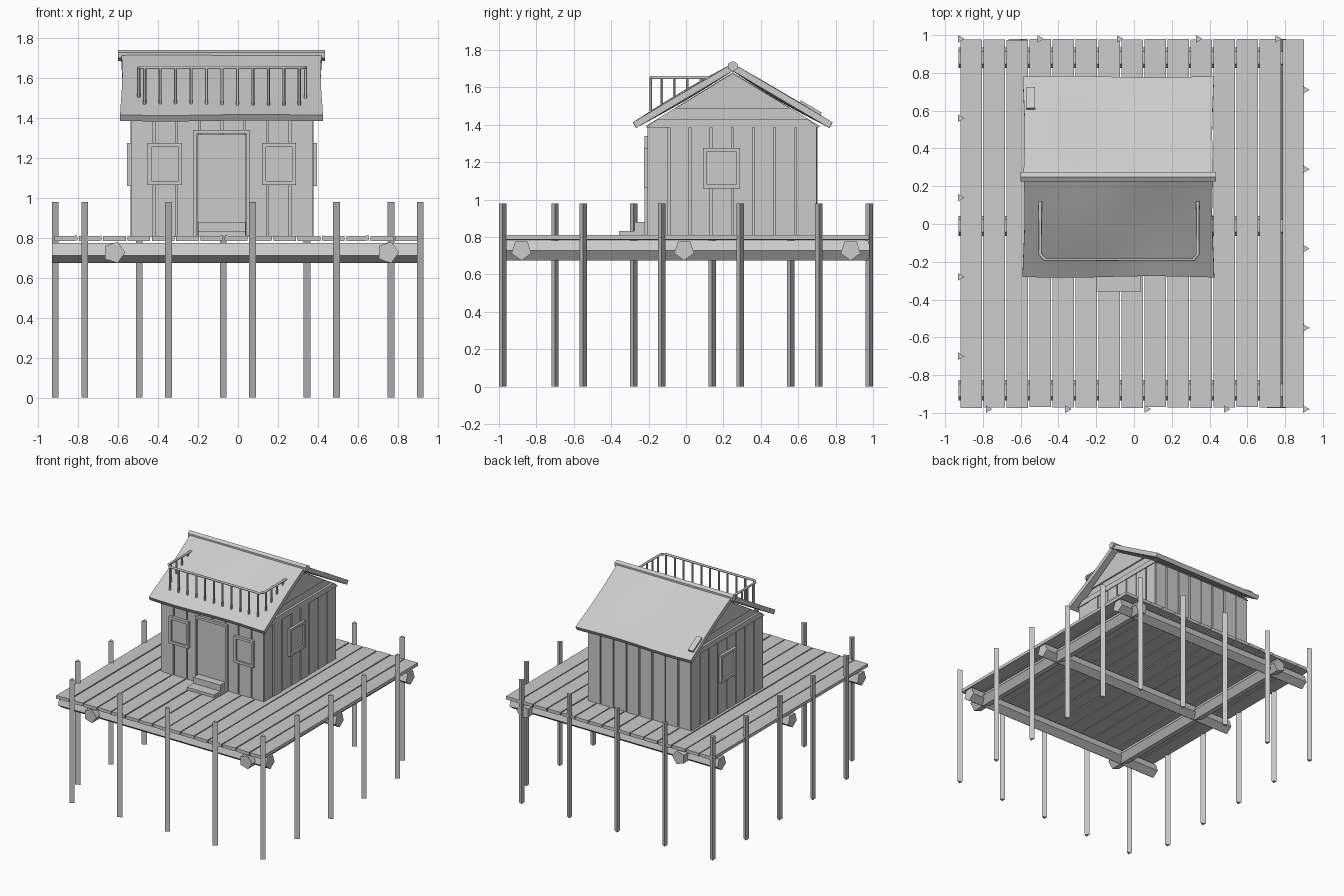
import bpy, bmesh, math, random
from mathutils import Vector, Matrix

if "Cube" in bpy.data.objects:
    bpy.data.objects.remove(bpy.data.objects["Cube"])

random.seed(4)


def make(name, bm):
    bmesh.ops.recalc_face_normals(bm, faces=bm.faces[:])
    me = bpy.data.meshes.new(name)
    bm.to_mesh(me)
    bm.free()
    ob = bpy.data.objects.new(name, me)
    bpy.context.collection.objects.link(ob)
    return ob


def add_box(bm, lo, hi, tilt=0.0):
    lo, hi = Vector(lo), Vector(hi)
    c, s = (lo + hi) / 2, hi - lo
    m = Matrix.Translation(c) @ Matrix.Rotation(tilt, 4, 'Y') @ Matrix.Diagonal((*s, 1))
    bmesh.ops.create_cube(bm, size=1, matrix=m)


def box(name, lo, hi):
    bm = bmesh.new()
    add_box(bm, lo, hi)
    return make(name, bm)


def add_rod(bm, a, b, r, sides, ref):
    """Prism from a to b; the first corner points along ref."""
    a, b = Vector(a), Vector(b)
    w = (b - a).normalized()
    u = Vector(ref)
    v = w.cross(u)
    ring = [u * r * math.cos(t) + v * r * math.sin(t)
            for t in (2 * math.pi * i / sides for i in range(sides))]
    p = [bm.verts.new(a + q) for q in ring]
    q = [bm.verts.new(b + k) for k in ring]
    bm.faces.new(p[::-1])
    bm.faces.new(q)
    for i in range(sides):
        j = (i + 1) % sides
        bm.faces.new((p[i], p[j], q[j], q[i]))


def gable(name, x0, x1, pts):
    bm = bmesh.new()
    f = bm.faces.new([bm.verts.new((x0, y, z)) for y, z in pts])
    g = bmesh.ops.extrude_face_region(bm, geom=[f], use_keep_orig=True)['geom']
    bmesh.ops.translate(bm, vec=(x1 - x0, 0, 0),
                        verts=[e for e in g if isinstance(e, bmesh.types.BMVert)])
    return make(name, bm)


# Deck planks
bm = bmesh.new()
pitch = 1.825 / 15
for i in range(15):
    x = -0.922 + i * pitch
    j = random.uniform(-0.003, 0.003)
    add_box(bm, (x + 0.004, -0.972 + j, 0.785), (x + pitch - 0.004, 0.978 + j, 0.81),
            random.uniform(-0.02, 0.02))
make("deck_planks", bm)

# Five-sided logs below the deck
bm = bmesh.new()
for y in (-0.88, -0.01, 0.88):
    add_rod(bm, (-0.93, y, 0.73), (0.90, y, 0.73), 0.056, 5, (0, 0, -1))
for x in (-0.62, 0.75):
    add_rod(bm, (x, -0.975, 0.727), (x, 0.98, 0.727), 0.056, 5, (1, 0, 0))
make("deck_logs", bm)

# Three-sided stilts around the edge
bm = bmesh.new()
for i in range(5):
    d = 0.42 * i
    for x, y in ((-0.92 + d, 0.98), (0.907, 0.71 - d), (0.907 - d, -0.98), (-0.92, 0.56 - d)):
        if i == 4 and x > 0.9 or i == 4 and x == -0.92:
            continue
        add_rod(bm, (x, y, 0), (x, y, 0.98), 0.0225, 3, (1, 0, 0))
make("stilts", bm)

# House core and wall planks
X0, X1, Y0, Y1, ZB, ZT = -0.535, 0.375, -0.205, 0.70, 0.805, 1.40
box("house_core", (X0 + 0.016, Y0 + 0.016, ZB), (X1 - 0.016, Y1 - 0.016, ZT))
bm = bmesh.new()
n, g = 8, 0.005
for i in range(n):
    a, b = X0 + (X1 - X0) * i / n + g, X0 + (X1 - X0) * (i + 1) / n - g
    c, d = Y0 + (Y1 - Y0) * i / n + g, Y0 + (Y1 - Y0) * (i + 1) / n - g
    for s in (0, 1):
        y = (Y0, Y1 - 0.02)[s]
        x = (X0, X1 - 0.02)[s]
        j = random.uniform(-0.003, 0.003)
        add_box(bm, (a, y + j, ZB), (b, y + 0.02 + j, ZT))
        add_box(bm, (x + j, c, ZB), (x + 0.02 + j, d, ZT))
make("wall_planks", bm)

# Gable ends with a tie beam and a raised upper panel
gable("gable_fill", X0 + 0.012, X1 - 0.012, [(-0.22, 1.39), (0.72, 1.39), (0.25, 1.68)])
for side, xi, xo in (("right", X1 - 0.02, X1), ("left", X0 + 0.02, X0)):
    s = 1 if xo > 0 else -1
    gable(side + "_tie_beam", xi, xo + s * 0.006,
          [(-0.215, 1.385), (0.71, 1.385), (0.655, 1.427), (-0.155, 1.427)])
    gable(side + "_gable_panel", xi, xo, [(-0.06, 1.487), (0.56, 1.487), (0.25, 1.675)])

# Door, frame and steps
bm = bmesh.new()
for lo, hi in (((-0.225, 0.81), (-0.208, 1.34)), ((0.042, 0.81), (0.058, 1.34)),
               ((-0.225, 1.322), (0.058, 1.34))):
    add_box(bm, (lo[0], -0.222, lo[1]), (hi[0], -0.19, hi[1]))
make("door_frame", bm)
box("door", (-0.205, -0.213, 0.815), (0.04, -0.19, 1.318))
box("lower_step", (-0.20, -0.357, 0.805), (0.037, -0.19, 0.832))
box("upper_step", (-0.20, -0.275, 0.83), (0.037, -0.19, 0.88))


# Windows: frame built facing -y, then turned to each wall
def window(name, loc, turn, w, h):
    bm = bmesh.new()
    t = 0.02
    for lo, hi in (((-w, -h), (-w + t, h)), ((w - t, -h), (w, h)),
                   ((-w + t, -h), (w - t, -h + t)), ((-w + t, h - t), (w - t, h))):
        add_box(bm, (lo[0], -0.02, lo[1]), (hi[0], 0.015, hi[1]))
    add_box(bm, (-w + t, -0.006, -h + t), (w - t, 0.015, h - t))
    ob = make(name, bm)
    ob.location = loc
    ob.rotation_euler.z = turn


window("front_left_window", (-0.367, Y0, 1.17), 0, 0.086, 0.106)
window("front_right_window", (0.205, Y0, 1.17), 0, 0.086, 0.106)
window("right_window", (X1, 0.19, 1.168), math.pi / 2, 0.098, 0.108)
window("left_window", (X0, 0.25, 1.168), -math.pi / 2, 0.098, 0.108)


# Softly warped roof slopes
def roof_z(y):
    return 1.728 - 0.59 * abs(y - 0.25)


for name, s in (("front_roof_slope", -1), ("back_roof_slope", 1)):
    bm = bmesh.new()
    nx, ny = 14, 8
    rows = []
    for i in range(nx + 1):
        u, row = i / nx, []
        for k in range(ny + 1):
            t = k / ny
            x = -0.585 + 1.005 * u + 0.006 * math.sin(4 * t + 3 * s) * (2 * u - 1)
            y = 0.25 + s * (0.53 * t + 0.004 * t * math.sin(7 * u))
            sag = 0.014 * math.sin(math.pi * u) * math.sin(math.pi * t) * math.cos(5 * u + s)
            row.append(bm.verts.new((x, y, roof_z(y) + sag)))
        rows.append(row)
    for i in range(nx):
        for k in range(ny):
            bm.faces.new((rows[i][k], rows[i + 1][k], rows[i + 1][k + 1], rows[i][k + 1]))
    geo = bmesh.ops.extrude_face_region(bm, geom=bm.faces[:], use_keep_orig=True)['geom']
    bmesh.ops.translate(bm, vec=(0, -s * 0.017, -0.03),
                        verts=[e for e in geo if isinstance(e, bmesh.types.BMVert)])
    ob = make(name, bm)
    bpy.ops.object.select_all(action='DESELECT')
    ob.select_set(True)
    bpy.context.view_layer.objects.active = ob
    bpy.ops.object.shade_smooth_by_angle(angle=math.radians(40))

# Ridge beam and small patch board on the back slope
bm = bmesh.new()
add_rod(bm, (-0.60, 0.25, 1.713), (0.435, 0.25, 1.713), 0.028, 6, (0, 0, 1))
make("ridge_beam", bm)
patch = box("roof_patch", (-0.022, -0.065, -0.01), (0.022, 0.065, 0.01))
patch.location = (-0.547, 0.665, roof_z(0.665) + 0.006)
patch.rotation_euler.x = -math.atan(0.59)

# Roof railing
RZ = 1.652
path = [(-0.497, 0.12), (-0.497, -0.16), (-0.472, -0.188), (0.315, -0.188), (0.338, -0.16), (0.338, 0.12)]
cu = bpy.data.curves.new("roof_rail", 'CURVE')
cu.dimensions = '3D'
cu.bevel_depth = 0.009
cu.bevel_resolution = 1
cu.use_fill_caps = True
sp = cu.splines.new('POLY')
sp.points.add(len(path) - 1)
for p, (x, y) in zip(sp.points, path):
    p.co = (x, y, RZ, 1)
bpy.context.collection.objects.link(bpy.data.objects.new("roof_rail", cu))

spots = [(-0.467 + 0.0774 * i, -0.188) for i in range(11)]
spots += [(x, y) for x in (-0.497, 0.338) for y in (-0.13, -0.062, 0.006, 0.08)]
bm = bmesh.new()
for x, y in spots:
    add_rod(bm, (x, y, roof_z(y) - 0.015), (x, y, RZ), 0.008, 6, (1, 0, 0))
make("roof_balusters", bm)
